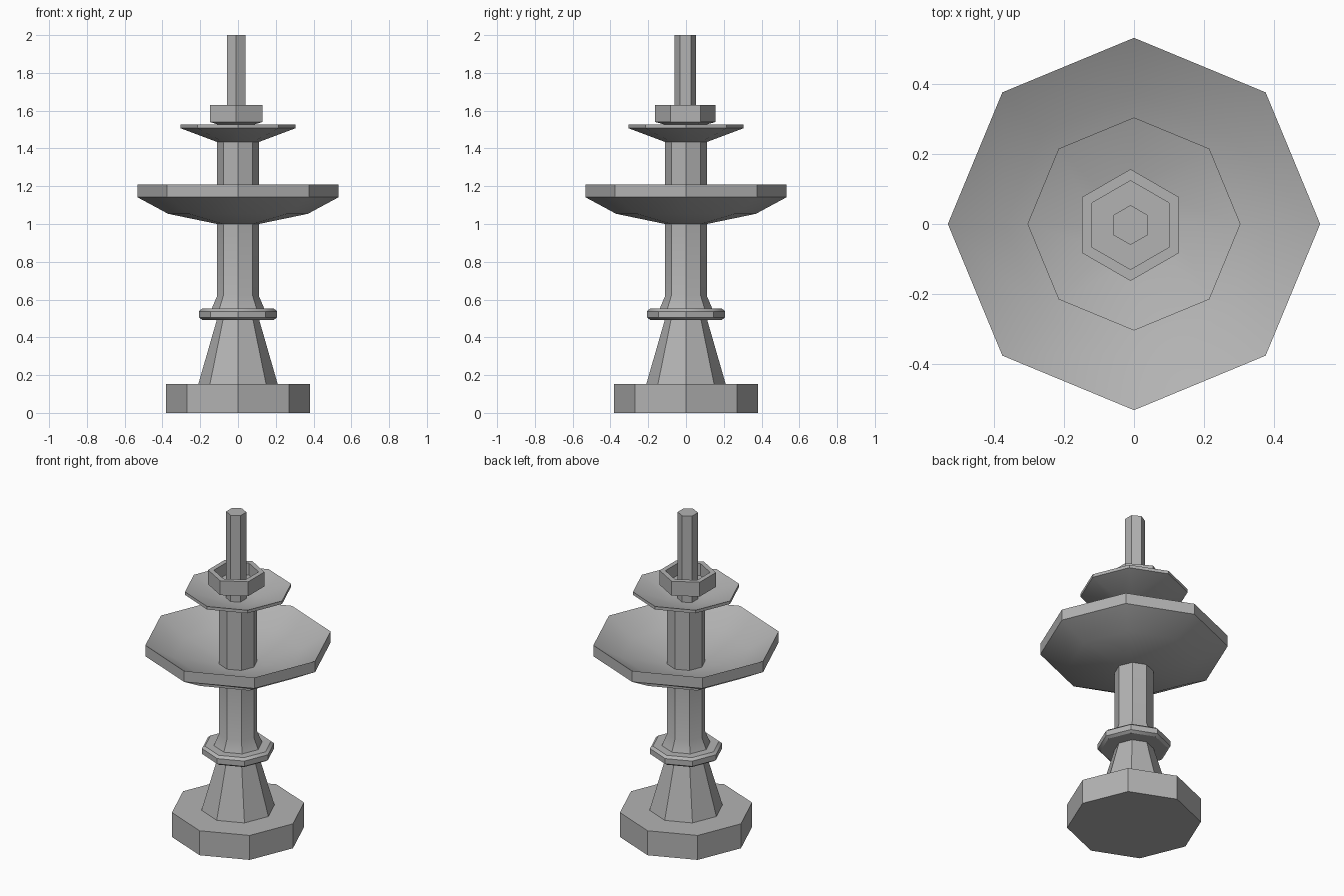
import bpy, bmesh, math

cube = bpy.data.objects.get("Cube")
if cube:
    bpy.data.objects.remove(cube, do_unlink=True)

stone = bpy.data.materials.new("grey stone")
stone.use_nodes = True
GREY = (0.45, 0.45, 0.45, 1)
stone.diffuse_color = GREY
stone.node_tree.nodes["Principled BSDF"].inputs["Base Color"].default_value = GREY


def lathe(name, profile, sides=8, turn=0.0, centre=(0, 0)):
    """Turn a (radius, height) profile, listed bottom to top, into a faceted solid."""
    bm = bmesh.new()
    rings = []
    for r, z in profile:
        if r == 0:
            rings.append([bm.verts.new((0, 0, z))] * sides)
        else:
            angles = [turn + math.tau * i / sides for i in range(sides)]
            rings.append([bm.verts.new((r * math.cos(a), r * math.sin(a), z)) for a in angles])
    for low, high in zip(rings, rings[1:]):
        for i in range(sides):
            j = (i + 1) % sides
            bm.faces.new(dict.fromkeys((low[i], low[j], high[j], high[i])))
    # Flat caps where the profile does not end in a point
    if profile[0][0]:
        bm.faces.new(rings[0][::-1])
    if profile[-1][0]:
        bm.faces.new(rings[-1])
    bmesh.ops.recalc_face_normals(bm, faces=bm.faces)
    mesh = bpy.data.meshes.new(name)
    bm.to_mesh(mesh)
    bm.free()
    mesh.materials.append(stone)
    obj = bpy.data.objects.new(name, mesh)
    obj.location = (*centre, 0)
    bpy.context.collection.objects.link(obj)
    bpy.ops.object.select_all(action='DESELECT')
    obj.select_set(True)
    bpy.context.view_layer.objects.active = obj
    bpy.ops.object.shade_smooth_by_angle(angle=math.radians(32))
    return obj


# Plinth and stem
lathe("plinth", [(0.38, 0), (0.38, 0.153)])
lathe("tapered_foot", [(0.21, 0.153), (0.11, 0.5)])
lathe("collar", [(0.19, 0.493), (0.207, 0.505), (0.207, 0.538), (0.19, 0.552)])
lathe("lower_column", [(0.14, 0.55), (0.11, 0.62), (0.11, 1.01)])
lathe("upper_column", [(0.11, 1.04), (0.11, 1.436)])

# Two bowls
lathe("large_bowl", [(0.11, 1.0), (0.37, 1.054), (0.533, 1.142),
                     (0.533, 1.21), (0.37, 1.12), (0.11, 1.06)])
lathe("small_bowl", [(0.11, 1.434), (0.305, 1.507), (0.305, 1.526), (0.11, 1.46)])

# Six-sided finial, set slightly off centre
hexagon = dict(sides=6, turn=math.pi / 2, centre=(-0.01, -0.003))
lathe("finial_cup", [(0.05, 1.51), (0.16, 1.54), (0.16, 1.63),
                     (0.127, 1.63), (0.127, 1.555), (0, 1.555)], **hexagon)
lathe("finial_rod", [(0.057, 1.45), (0.057, 2.0)], **hexagon)
